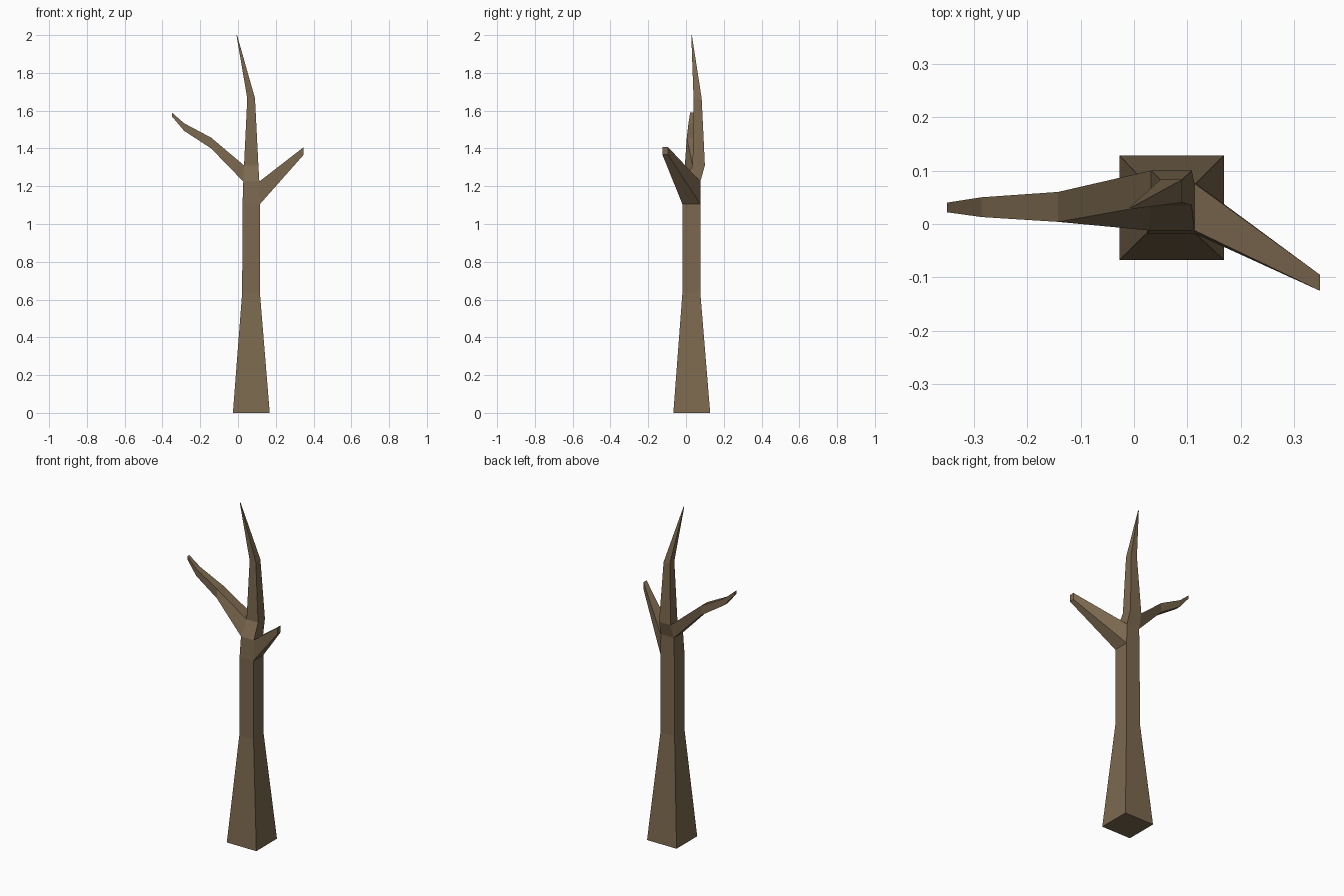
import bpy, bmesh

if "Cube" in bpy.data.objects:
    bpy.data.objects.remove(bpy.data.objects["Cube"])

bark = bpy.data.materials.new("brown bark")
bark.diffuse_color = (0.20, 0.14, 0.078, 1)
bark.use_nodes = True
bark.node_tree.nodes["Principled BSDF"].inputs["Base Color"].default_value = bark.diffuse_color

bm = bmesh.new()


def loft(a, b, skip=None):
    """Join two four-corner rings, leaving one side open if asked."""
    for k in range(4):
        if k != skip:
            n = (k + 1) % 4
            bm.faces.new((a[k], a[n], b[n], b[k]))


def branch(root, sections, flip):
    """Grow a branch out of an open trunk side: (x, y front, y back, z low, z high)."""
    ring = root
    for x, yf, yb, z0, z1 in sections:
        a, b = (yb, yf) if flip else (yf, yb)
        new = [bm.verts.new(p) for p in ((x, a, z0), (x, b, z0), (x, b, z1), (x, a, z1))]
        loft(ring, new)
        ring = new
    bm.faces.new(ring)


# trunk: z, x range, y range; the last ring is the pointed top
trunk = []
for z, x0, x1, y0, y1 in (
    (0.0, -0.027, 0.168, -0.067, 0.128),
    (0.635, 0.022, 0.116, -0.019, 0.076),
    (1.105, 0.024, 0.116, -0.019, 0.076),
    (1.225, 0.028, 0.113, -0.012, 0.076),
    (1.31, 0.032, 0.108, 0.035, 0.100),
    (1.665, 0.049, 0.090, 0.040, 0.083),
    (2.0, -0.008, -0.005, 0.028, 0.031),
):
    trunk.append([bm.verts.new(p) for p in ((x0, y0, z), (x1, y0, z), (x1, y1, z), (x0, y1, z))])

open_side = {2: 1, 3: 3}  # right branch root, left branch root
for i in range(len(trunk) - 1):
    loft(trunk[i], trunk[i + 1], open_side.get(i))
bm.faces.new(trunk[0][::-1])
bm.faces.new(trunk[-1])

# right branch
lo, hi = trunk[2], trunk[3]
branch([lo[1], lo[2], hi[2], hi[1]], [(0.348, -0.125, -0.095, 1.367, 1.407)], False)

# left branch
lo, hi = trunk[3], trunk[4]
branch([lo[3], lo[0], hi[0], hi[3]], [
    (-0.142, 0.004, 0.060, 1.400, 1.457),
    (-0.285, 0.013, 0.050, 1.493, 1.533),
    (-0.350, 0.022, 0.040, 1.570, 1.590),
], True)

bmesh.ops.recalc_face_normals(bm, faces=bm.faces)
mesh = bpy.data.meshes.new("bare_tree")
bm.to_mesh(mesh)
bm.free()
mesh.materials.append(bark)
bpy.context.collection.objects.link(bpy.data.objects.new("bare_tree", mesh))
